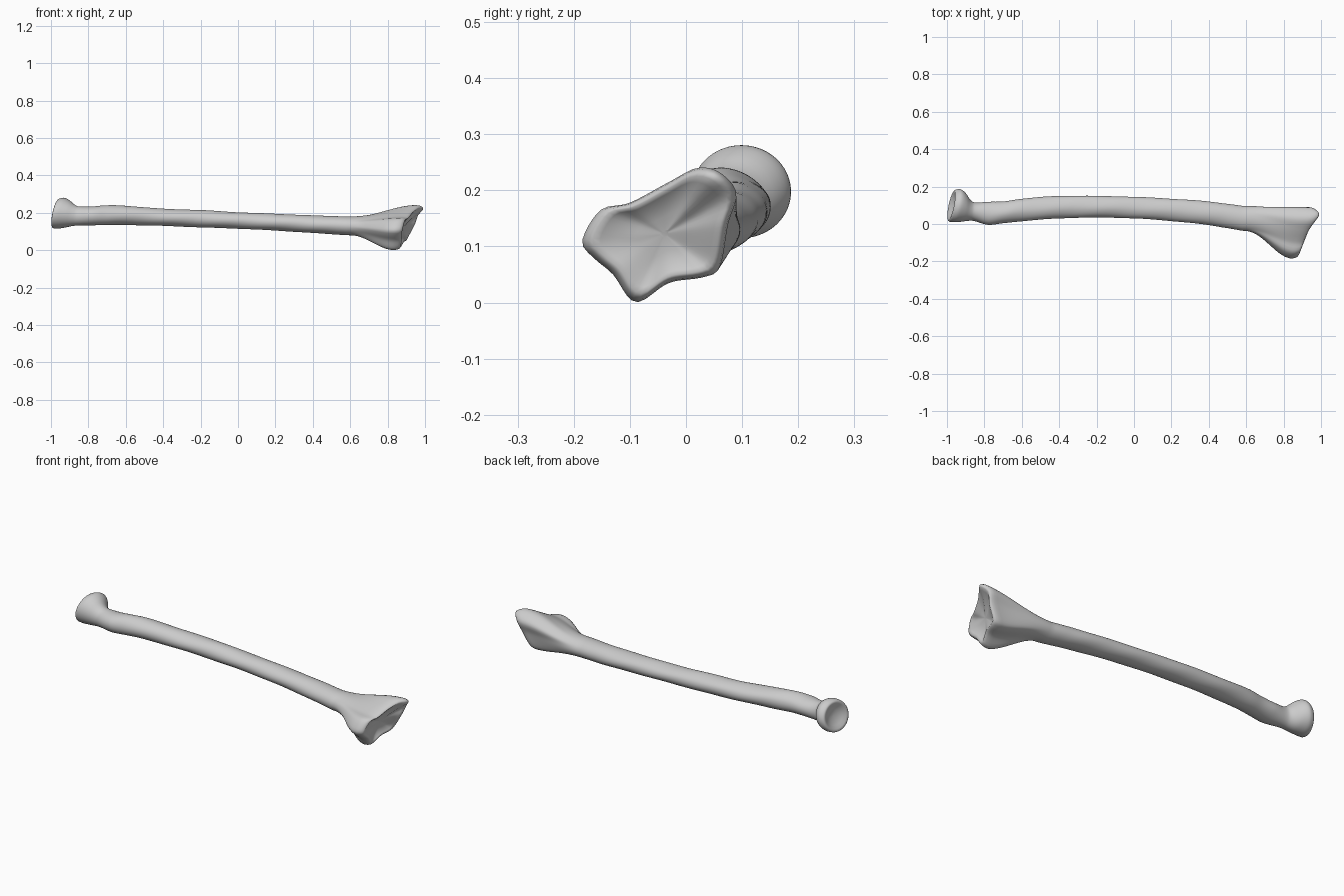
import bpy, bmesh, math
from mathutils import Vector

if "Cube" in bpy.data.objects:
    bpy.data.objects.remove(bpy.data.objects["Cube"])

N = 72                      # points around the bone
ANG = [2 * math.pi * i / N for i in range(N)]


def spline(p, i, t, closed=False):
    n = len(p)
    idx = (lambda k: k % n) if closed else (lambda k: max(0, min(n - 1, k)))
    a, b, c, d = (Vector(p[idx(i + k)]) for k in (-1, 0, 1, 2))
    return 0.5 * (2 * b + (c - a) * t + (2 * a - 5 * b + 4 * c - d) * t * t
                  + (3 * b - a - 3 * c + d) * t ** 3)


# Shaft stations: x, y min, y max, z min, z max
STATIONS = [
    (-.968, .012, .184, .116, .277), (-.945, .010, .186, .115, .280),
    (-.912, .012, .163, .121, .265), (-.88, .017, .127, .129, .243),
    (-.85, .016, .115, .132, .233), (-.78, -.005, .118, .133, .234),
    (-.70, .004, .120, .135, .240), (-.60, .015, .135, .135, .238),
    (-.40, .030, .150, .130, .222), (-.20, .035, .150, .122, .215),
    (0, .030, .145, .115, .203), (.20, .016, .135, .105, .195),
    (.40, -.006, .120, .092, .186), (.58, -.036, .097, .080, .180)]

# Wrist end outline: y, z, and how far the rim reaches in x
OUTLINE = [
    (.09, .195, .97), (.06, .232, 1.0), (.02, .24, .975), (-.03, .215, .94),
    (-.10, .178, .91), (-.152, .165, .89), (-.185, .11, .875), (-.165, .08, .87),
    (-.13, .05, .87), (-.103, .01, .865), (-.08, .002, .865), (-.03, .035, .885),
    (.03, .045, .90), (.06, .063, .91), (.075, .14, .95)]
CY, CZ = -.04, .125


def ellipse(s):
    x, y0, y1, z0, z1 = s
    cy, cz, ry, rz = (y0 + y1) / 2, (z0 + z1) / 2, (y1 - y0) / 2, (z1 - z0) / 2
    tilt = .2 * max(0, min(1, (-.80 - x) / .13))      # head leans back and up
    ridge = .006 * max(0, min(1, (x + .8) / .1, (.5 - x) / .3))
    out = []
    for a in ANG:
        c, sn = math.cos(a), math.sin(a)
        y, z = ry * c, rz * sn
        k = 1 - ridge * 12 * max(0, math.sin(2 * a - .6)) ** 2 * (sn > 0) * .5
        wob = 1 + (.012 * math.sin(23 * x + 3 * a) if ridge > 0 else 0)
        y, z = y * k * wob, z * k * wob
        out.append(Vector((x + tilt * (y + z), cy + y, cz + z)))
    return out


def cast_outline():
    dense = [spline(OUTLINE, i, j / 12, True) for i in range(len(OUTLINE)) for j in range(12)]
    pol = sorted((math.atan2(v.y - CZ, v.x - CY) % (2 * math.pi),
                  math.hypot(v.x - CY, v.y - CZ), v.z) for v in dense)
    pol = [(pol[-1][0] - 2 * math.pi, *pol[-1][1:])] + pol + [(pol[0][0] + 2 * math.pi, *pol[0][1:])]
    out = []
    for a in ANG:
        for p, q in zip(pol, pol[1:]):
            if p[0] <= a <= q[0]:
                t = (a - p[0]) / max(q[0] - p[0], 1e-9)
                r, x = p[1] + (q[1] - p[1]) * t, p[2] + (q[2] - p[2]) * t
                out.append(Vector((x, CY + r * math.cos(a), CZ + r * math.sin(a))))
                break
    return out


def shrink(ring, s, dx):
    c = sum(ring, Vector()) / len(ring)
    return [c + (v - c) * s + Vector((dx, 0, 0)) for v in ring]


rings = []
# Cupped elbow head
head = ellipse(STATIONS[0])
for s, dx in ((.06, .014), (.35, .011), (.6, .003), (.78, -.006), (.9, -.009), (.96, -.006)):
    rings.append(shrink(head, s, dx))
# Neck, tuberosity and shaft
for i in range(len(STATIONS) - 1):
    steps = 4 if i < 5 else 8
    rings += [ellipse(spline(STATIONS, i, j / steps)) for j in range(steps)]
# Flare towards the wrist
start, rim = ellipse(STATIONS[-1]), cast_outline()
for j in range(21):
    t = j / 20
    f = (t * t * (3 - 2 * t)) ** 1.2
    ring = []
    for a, b in zip(start, rim):
        v = a.lerp(b, f)
        v.x = a.x + (b.x - .03 - a.x) * t
        ring.append(v)
    rings.append(ring)
# Hollowed wrist joint face
for s, dx in ((.975, -.014), (.93, -.003), (.87, 0), (.78, -.006), (.6, -.017), (.35, -.024), (.06, -.027)):
    rings.append(shrink(rim, s, dx))

bm = bmesh.new()
loops = [[bm.verts.new(v) for v in r] for r in rings]
for a, b in zip(loops, loops[1:]):
    for i in range(N):
        k = (i + 1) % N
        bm.faces.new((a[i], a[k], b[k], b[i]))
bm.faces.new(loops[0][::-1])
bm.faces.new(loops[-1])
bmesh.ops.recalc_face_normals(bm, faces=bm.faces)
for f in bm.faces:
    f.smooth = True
mesh = bpy.data.meshes.new("forearm_bone")
bm.to_mesh(mesh)
bm.free()
bone = bpy.data.objects.new("forearm_bone", mesh)
bpy.context.collection.objects.link(bone)
